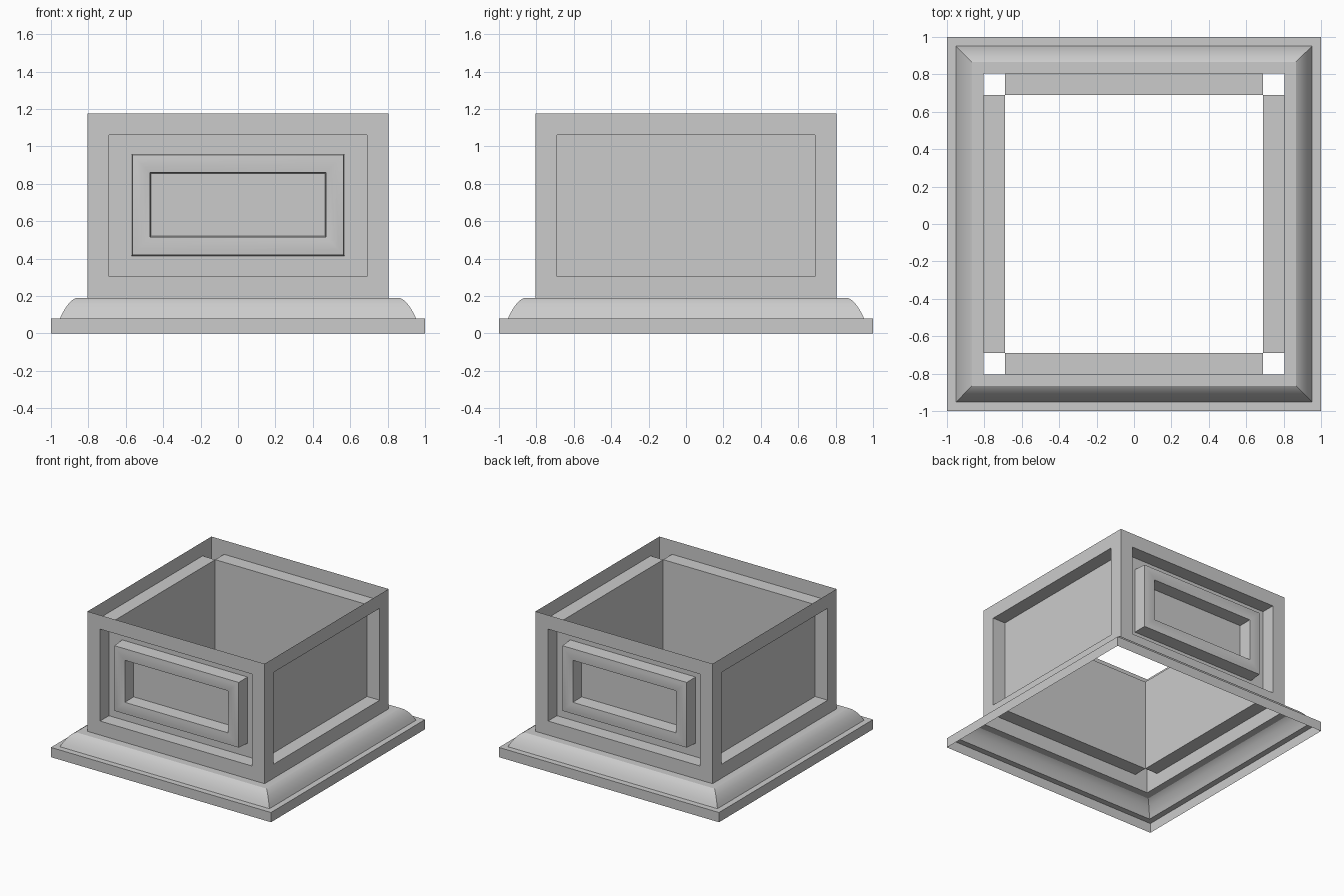
import bpy, bmesh, math
from mathutils import Matrix

if "Cube" in bpy.data.objects:
    bpy.data.objects.remove(bpy.data.objects["Cube"])


def finish(name, bm, matrix=None, smooth=True):
    mesh = bpy.data.meshes.new(name)
    bm.to_mesh(mesh)
    bm.free()
    obj = bpy.data.objects.new(name, mesh)
    bpy.context.collection.objects.link(obj)
    if matrix is not None:
        obj.matrix_world = matrix
    if smooth:
        bpy.ops.object.select_all(action='DESELECT')
        obj.select_set(True)
        bpy.context.view_layer.objects.active = obj
        bpy.ops.object.shade_smooth_by_angle(angle=math.radians(30))
    return obj


def rect_loft(profile):
    """Join rectangles (half width, half depth, height) into an open shell."""
    bm = bmesh.new()
    rings = [[bm.verts.new((sx * hx, sy * hy, z))
              for sx, sy in ((-1, -1), (1, -1), (1, 1), (-1, 1))]
             for hx, hy, z in profile]
    for a, b in zip(rings, rings[1:]):
        for i in range(4):
            j = (i + 1) % 4
            bm.faces.new((a[i], a[j], b[j], b[i]))
    return bm


WALL, RECESS = 0.805, 0.115
BOTTOM, TOP = 0.19, 1.175

# Hollow stepped plinth with a rounded moulding
ARC = [(0.952, 0.08), (0.94, 0.107), (0.924, 0.134), (0.908, 0.156),
       (0.89, 0.175), (0.867, 0.19)]
profile = [(1.0, 0.0), (1.0, 0.08)] + ARC + [(WALL, BOTTOM)]
finish("plinth", rect_loft([(r, r, z) for r, z in profile]))

# Open box of thin walls, each with a recessed panel
bm = rect_loft([(WALL, WALL, BOTTOM), (WALL, WALL, TOP)])
panels = list(bm.faces)
for face in panels:
    bm.normal_update()
    bmesh.ops.inset_region(bm, faces=[face], thickness=RECESS,
                           use_boundary=True, use_even_offset=True)
    bm.normal_update()
    inward = -face.normal * RECESS
    pushed = bmesh.ops.extrude_discrete_faces(bm, faces=[face])["faces"]
    bmesh.ops.translate(bm, vec=inward, verts=pushed[0].verts)
finish("panelled_walls", bm, smooth=False)

# Raised picture-frame moulding on the front and back panels
FRAME = [(0.0, 0.0), (0.005, 0.108), (0.03, 0.112), (0.052, 0.113),
         (0.075, 0.112), (0.1, 0.108), (0.105, 0.0)]
for name, angle in (("front_frame", 0), ("back_frame", math.pi)):
    place = (Matrix.Rotation(angle, 4, 'Z')
             @ Matrix.Translation((0, -(WALL - RECESS), 0.6875))
             @ Matrix.Rotation(math.pi / 2, 4, 'X'))
    finish(name, rect_loft([(0.57 - d, 0.2725 - d, h) for d, h in FRAME]), place)
